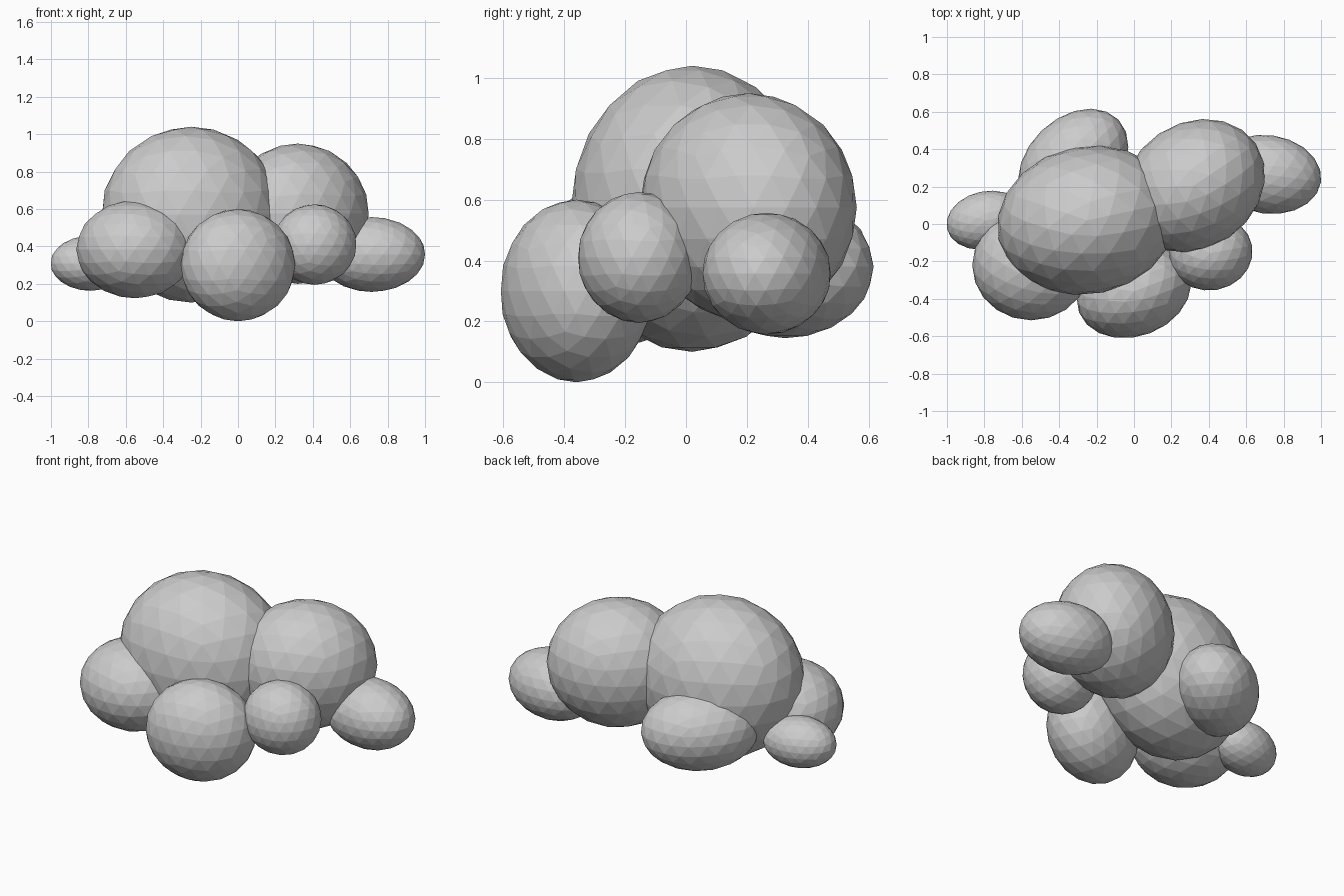
import bpy
from math import radians

cube = bpy.data.objects.get("Cube")
if cube:
    bpy.data.objects.remove(cube, do_unlink=True)

# Single matte grey
grey = bpy.data.materials.new("cloud_grey")
grey.use_nodes = True
colour = (0.6, 0.6, 0.6, 1)
grey.diffuse_color = colour
grey.node_tree.nodes["Principled BSDF"].inputs["Base Color"].default_value = colour


def puff(name, centre, radii, turn=0):
    """Faceted ellipsoid, turned about the vertical."""
    bpy.ops.mesh.primitive_ico_sphere_add(
        subdivisions=3, radius=1, location=centre, rotation=(0, 0, radians(turn)))
    ob = bpy.context.object
    ob.name = name
    ob.scale = radii
    ob.data.materials.append(grey)
    return ob


# Two large upper puffs
puff("main_puff", (-0.25, 0.02, 0.57), (0.485, 0.395, 0.47), 12)
puff("left_large_puff", (0.32, 0.205, 0.575), (0.40, 0.335, 0.375), 34)

# Ring of smaller puffs around the base
puff("front_puff", (0.0, -0.36, 0.30), (0.315, 0.24, 0.30), 21)
puff("front_right_puff", (-0.55, -0.22, 0.385), (0.315, 0.295, 0.262))
puff("far_right_puff", (-0.79, 0.02, 0.31), (0.215, 0.155, 0.147), 12)
puff("front_left_puff", (0.41, -0.155, 0.41), (0.225, 0.20, 0.215), 10)
puff("far_left_puff", (0.715, 0.265, 0.357), (0.288, 0.21, 0.20), -8)
puff("back_puff", (-0.325, 0.325, 0.38), (0.336, 0.243, 0.235), 44)
